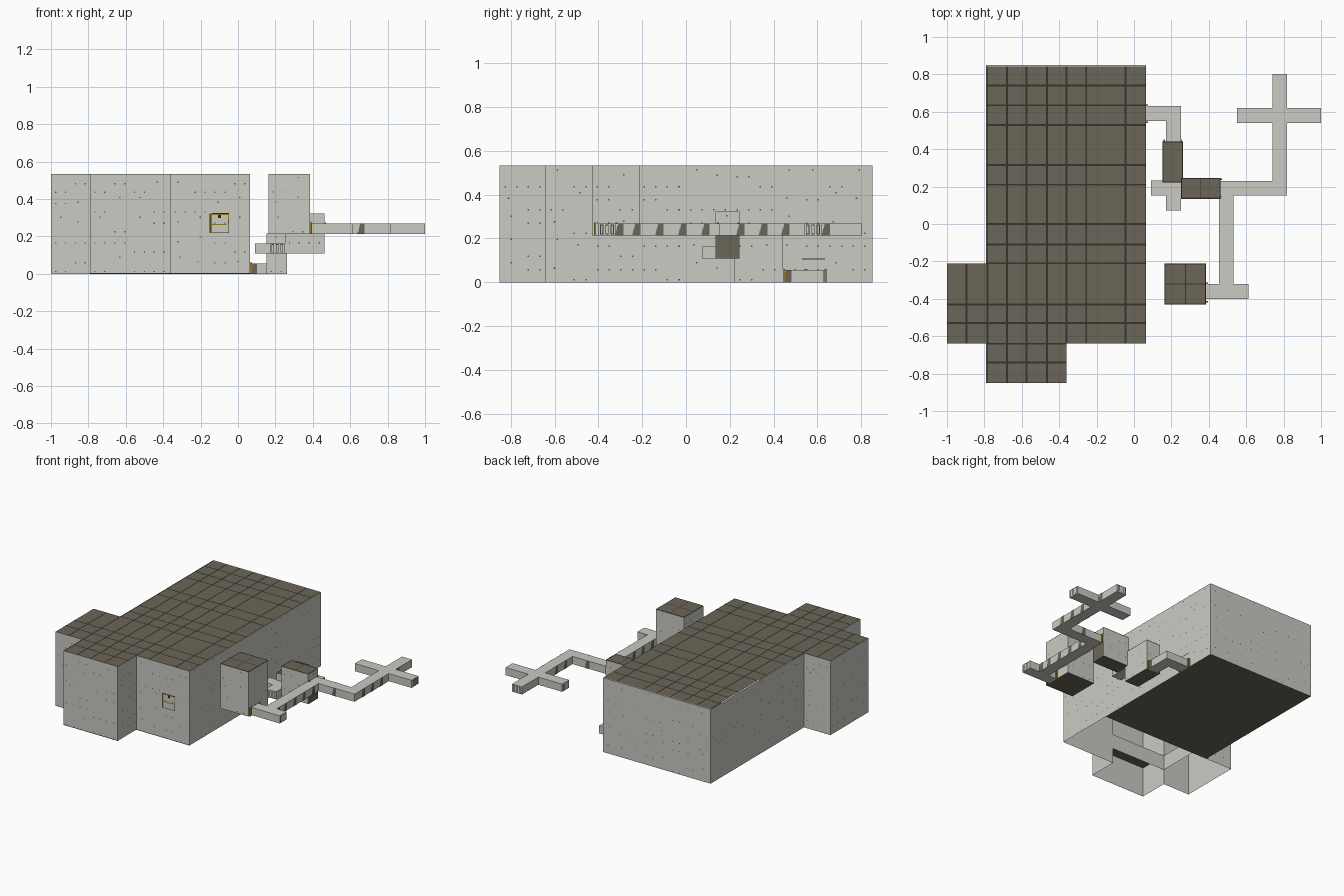
import bpy, bmesh, math, random
from mathutils import Vector

if "Cube" in bpy.data.objects:
    bpy.data.objects.remove(bpy.data.objects["Cube"])

random.seed(4)


def srgb(r, g, b):
    return tuple(((c / 255 + 0.055) / 1.055) ** 2.4 for c in (r, g, b)) + (1.0,)


def material(name, rgb):
    m = bpy.data.materials.new(name)
    m.diffuse_color = srgb(*rgb)
    m.use_nodes = True
    m.node_tree.nodes["Principled BSDF"].inputs["Base Color"].default_value = m.diffuse_color
    return m


CONCRETE = material("concrete", (202, 203, 196))
TILE = material("dark_tile", (107, 102, 88))
SEAM = material("tile_seam", (56, 52, 43))
HOLE = material("bolt_hole", (92, 93, 90))
BRASS = material("olive_door_frame", (146, 124, 26))
BLACK = material("black_trim", (38, 36, 30))


def make(name, quads, *mats):
    """Build one object from (corner list, material slot) pairs."""
    bm = bmesh.new()
    for pts, slot in quads:
        bm.faces.new([bm.verts.new(p) for p in pts]).material_index = slot
    bmesh.ops.remove_doubles(bm, verts=bm.verts, dist=0.0001)
    me = bpy.data.meshes.new(name)
    bm.to_mesh(me)
    bm.free()
    ob = bpy.data.objects.new(name, me)
    bpy.context.collection.objects.link(ob)
    for m in mats:
        me.materials.append(m)
    return ob


def rect(x0, y0, x1, y1):
    return [(x0, y0), (x1, y0), (x1, y1), (x0, y1)]


def flat(r, z, slot=0):
    return [(x, y, z) for x, y in rect(*r)], slot


def sides(outline, z0, z1):
    return [([(*a, z0), (*b, z0), (*b, z1), (*a, z1)], 0)
            for a, b in zip(outline, outline[1:] + outline[:1])]


def plate(a, b, u0, u1, z0, z1, off=0.002, slot=0):
    """Thin rectangle lying just outside the wall that runs from a to b."""
    a, b = Vector(a), Vector(b)
    d = (b - a).normalized()
    n = Vector((d.y, -d.x)) * off
    p, q = a + d * u0 + n, a + d * u1 + n
    return [(p.x, p.y, z0), (q.x, q.y, z0), (q.x, q.y, z1), (p.x, p.y, z1)], slot


def holes(name, outline, z0, z1, step=0.106):
    """Scattered formwork holes on every wall panel."""
    quads = []
    for a, b in zip(outline, outline[1:] + outline[:1]):
        length = (Vector(b) - Vector(a)).length
        for i in range(int(length / step + 0.3)):
            for k in range(int((z1 - z0) / step + 0.1)):
                for s in random.choice([((.025, .058), (.078, .058)), ((.052, .09),),
                                        ((.025, .012), (.078, .012)), ((.04, .065),)]):
                    u, z = i * step + s[0], z0 + k * step + s[1]
                    if u < length - 0.008:
                        quads.append(plate(a, b, u - .0035, u + .0035, z - .0035, z + .0035, .0015))
    make(name, quads, HOLE)


def seams(name, r, z, xs, ys, w=0.005):
    quads = [flat((x - w, r[1], x + w, r[3]), z) for x in xs if r[0] < x < r[2]]
    quads += [flat((r[0], y - w, r[2], y + w), z + .0005) for y in ys if r[1] < y < r[3]]
    make(name, quads, SEAM)


# main hall: one outline with two bays, open underneath at the front
hall = [(-.79, -.64), (-.79, -.85), (-.36, -.85), (-.36, -.64), (.063, -.64),
        (.063, .85), (-.79, .85), (-.79, -.21), (-1, -.21), (-1, -.64)]
H = 0.533
make("hall_walls", sides(hall, 0, H), CONCRETE)
make("back_wall_cap", [flat((-.79, .843, .063, .85), H)], CONCRETE)
holes("hall_bolt_holes", hall, 0, H)

# hall ceiling with seam grid
xs = [-.895, -.68, -.575, -.465, -.36, -.255, -.045]
ys = [.74, .635, .53, .315, .21, 0, -.11, -.21, -.43, -.53, -.74]
ceilings = {"main": (-.785, -.64, .063, .843), "left": (-1, -.64, -.785, -.21),
            "front": (-.785, -.85, -.36, -.64)}
for key, r in ceilings.items():
    make(key + "_ceiling", [flat(r, H)], TILE)
    seams(key + "_ceiling_seams", r, H + .0015, xs, ys)
make("bay_edge_seams", [flat((-.789, -.64, -.779, -.21), H + .002),
                        flat((-.785, -.645, -.36, -.635), H + .002)], SEAM)

# floors, raised bay ledge fronts and base trim
make("hall_floor", [flat((-.79, -.21, .063, .85), 0)], TILE)
make("front_bay_floor", [flat((-.79, -.85, -.36, -.64), .213)], TILE)
make("bay_ledge_fronts", [plate((-.79, -.64), (-.36, -.64), 0, .43, .107, .213, 0),
                          plate((-.79, -.64), (-.79, -.21), 0, .43, .107, .213, 0)], CONCRETE)
make("base_trim", [plate((-.79, -.85), (-.36, -.85), 0, .43, 0, .004, .001),
                   plate((-.36, -.64), (.063, -.64), 0, .423, 0, .004, .001),
                   plate((.063, 0), (.063, 1), .53, .635, .104, .109)], SEAM)

# entry door on the front wall
a, b = (-.152, -.64), (-.045, -.64)
z0, z1 = .218, .322
make("entry_door_frame", [
    plate(a, b, .004, .012, z0, z1, .004, 0), plate(a, b, .012, .104, z1 - .008, z1, .004, 0),
    plate(a, b, .099, .104, .265, z1, .004, 0), plate(a, b, .045, .062, z1 - .024, z1 - .008, .004, 1),
    plate(a, b, .012, .09, .261, .267, .004, 0), plate(a, b, 0, .005, z0, z1, .005, 1),
    plate(a, b, .012, .104, z1 - .002, z1 + .002, .005, 1),
    plate(a, b, .012, .104, z0, z0 + .003, .004, 1), plate(a, b, .101, .105, z0, .285, .005, 1)],
    BRASS, BLACK)


# small tower rooms: concrete walls, dark floor and ceiling
def room(name, r, z0, z1, xs, ys):
    o = rect(*r)
    make(name, sides(o, z0, z1) + [flat(r, z0, 1), flat(r, z1, 1)], CONCRETE, TILE)
    holes(name + "_bolt_holes", o, z0, z1)
    x0, y0, x1, y1 = r
    e = .003
    seams(name + "_seams", r, z1 + .0015, xs + [x0 + e, x1 - e], ys + [y0 + e, y1 - e], .0025)


room("tall_tower", (.163, -.43, .386, -.21), .213, H, [.275], [-.32])
room("low_tower", (.152, .222, .262, .442), 0, .216, [], [])
room("middle_tower", (.25, .135, .463, .245), .108, .322, [.357], [])
make("middle_tower_dark_side", [plate((.463, .135), (.463, .245), .003, .107, .108, .213)], TILE)


# corridors, each a plain box
def corridor(name, r, z0, z1):
    make(name, sides(rect(*r), z0, z1) + [flat(r, z0), flat(r, z1)], CONCRETE)


U0, U1 = .213, .268
corridor("exit_corridor_a", (.063, .55, .25, .63), 0, .055)
corridor("exit_corridor_b", (.17, .44, .25, .63), 0, .055)
corridor("link_corridor_a", (.09, .152, .25, .232), .108, .163)
corridor("link_corridor_b", (.17, .073, .25, .232), .108, .163)
corridor("tower_corridor", (.385, -.4, .612, -.322), U0, U1)
corridor("long_corridor", (.455, -.4, .533, .155), U0, U1)
corridor("east_corridor", (.463, .152, .819, .23), U0, U1)
corridor("north_corridor", (.74, .152, .819, .803), U0, U1)
corridor("cross_corridor", (.55, .54, 1, .619), U0, U1)

# dark wall panels along the corridors, with a ragged edge
panels = []


def panel(a, b, u, w=.038, z0=U0, z1=U1):
    n = 5
    h = (z1 - z0) / n
    for i in range(n):
        panels.append(plate(a, b, u + .003 * i, u + w, z0 + h * i, z0 + h * (i + 1)))


for y in (-.245, -.14, -.035, .07):
    panel((.533, 0), (.533, 1), y)
    panel((.455, 1), (.455, 0), 1 - y)
for y in (.23, .333, .435):
    panel((.819, 0), (.819, 1), y)
    panel((.74, 1), (.74, 0), 1 - y)
panel((.819, 0), (.819, 1), .62)
panel((.533, 0), (.533, 1), -.323)
panel((0, .152), (1, .152), .64, .035)
panel((1, .23), (0, .23), .36, .035)
panel((.25, 0), (.25, 1), .442, .04, 0, .055)
panel((0, .55), (1, .55), .066, .035, 0, .055)
make("corridor_dark_panels", panels, TILE)

# barred ends of the corridors
bars = []
for a, b, z in (((.612, -.4), (.612, -.322), U0), ((1, .54), (1, .619), U0),
                ((.819, .803), (.74, .803), U0), ((.55, .619), (.55, .54), U0),
                ((.17, .073), (.25, .073), .108), ((.09, .232), (.09, .152), .108)):
    for i in range(3):
        u = .008 + i * .024
        for s in (0, .012):
            bars.append(plate(a, b, u + s, u + s + .003, z + .006, z + .05))
        bars.append(plate(a, b, u, u + .015, z + .047, z + .05, .003))
        bars.append(plate(a, b, u, u + .015, z + .006, z + .009, .003))
make("corridor_end_bars", bars, SEAM)


# olive door surrounds where corridors meet the rooms
def doorway(name, x, y, z, along_x, w=.1, h=.06, t=.008):
    quads = []
    for s, e in ((0, t), (w - t, w)):
        r = (x + s, y - t, x + e, y + t) if along_x else (x - t, y + s, x + t, y + e)
        quads += sides(rect(*r), z, z + h) + [flat(r, z), flat(r, z + h)]
    make(name, quads, BRASS)


doorway("tall_tower_doorway", .388, -.42, U0, False, .107)
doorway("hall_exit_doorway", .067, .54, 0, False, .1)
doorway("low_tower_back_doorway", .158, .443, 0, True, .098)
doorway("middle_tower_doorway", .463, .142, U0, False, .1)
